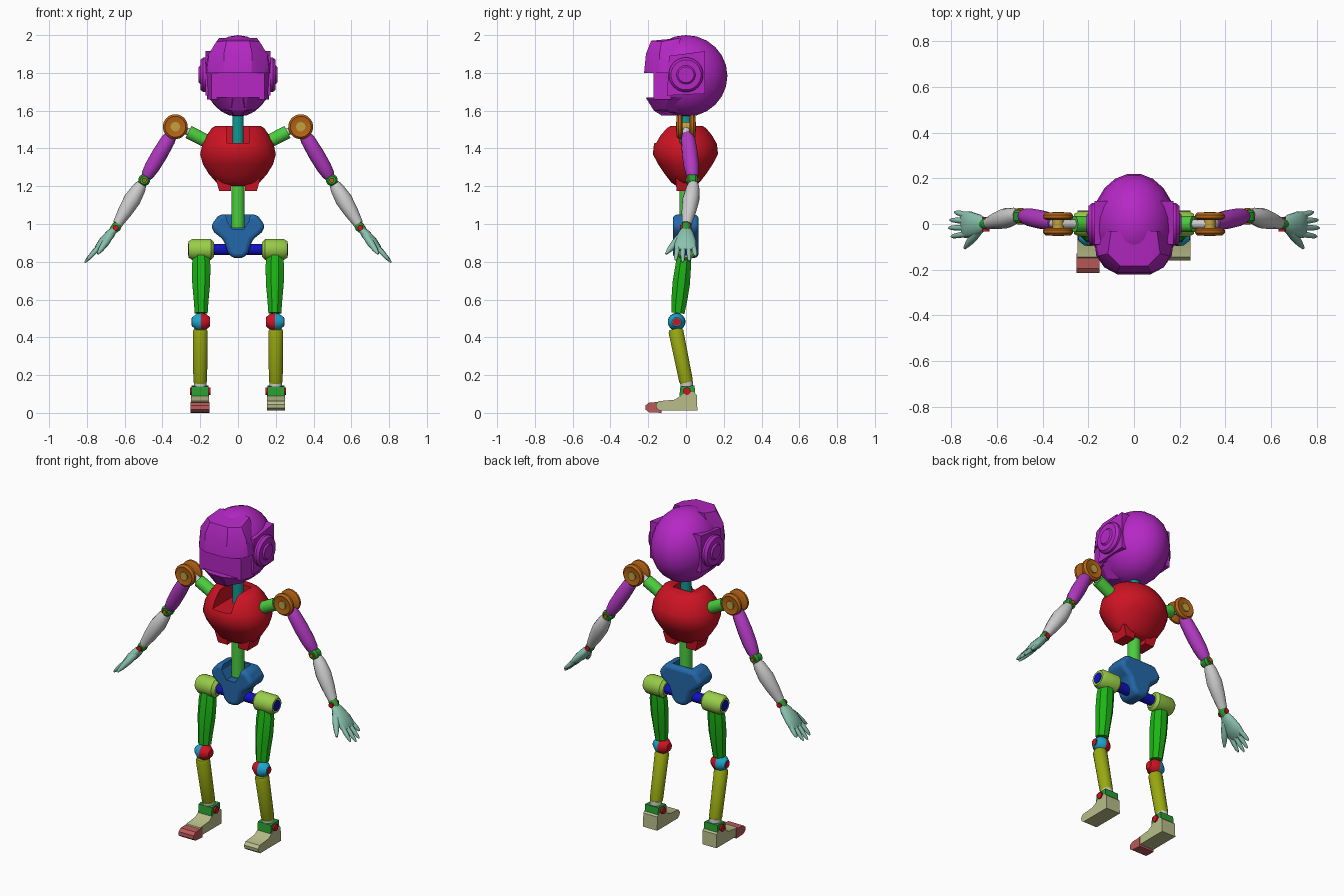
import bpy, bmesh, math
from mathutils import Vector

if "Cube" in bpy.data.objects:
    bpy.data.objects.remove(bpy.data.objects["Cube"])

PURPLE, RED, TEAL, GREEN, BLUE = "B42CC4", "CC1A28", "149A94", "22B41C", "2868A8"
NAVY, LIME, CYAN, OLIVE, BEIGE = "1818C0", "98CC4A", "22A6CC", "98A818", "B8BC88"
PINK, ORANGE, GOLD, LEAF, MINT = "B85A5A", "B4641C", "C0A040", "4CCC40", "88C0AC"
VIOLET, MOSS = "B03CC0", "2E9A34"


def material(h):
    m = bpy.data.materials.get(h)
    if not m:
        m = bpy.data.materials.new(h)
        m.diffuse_color = [(int(h[i:i + 2], 16) / 255) ** 2.2 for i in (0, 2, 4)] + [1]
        m.use_nodes = True
        m.node_tree.nodes["Principled BSDF"].inputs["Base Color"].default_value = m.diffuse_color
    return m


def finish(name, bm, color=None, angle=40):
    bmesh.ops.remove_doubles(bm, verts=bm.verts, dist=1e-5)
    bmesh.ops.recalc_face_normals(bm, faces=bm.faces)
    me = bpy.data.meshes.new(name)
    bm.to_mesh(me)
    bm.free()
    ob = bpy.data.objects.new(name, me)
    bpy.context.collection.objects.link(ob)
    if color:
        me.materials.append(material(color))
    smooth(ob, angle)
    return ob


def smooth(ob, angle):
    bpy.ops.object.select_all(action='DESELECT')
    ob.select_set(True)
    bpy.context.view_layer.objects.active = ob
    if angle:
        bpy.ops.object.shade_smooth_by_angle(angle=math.radians(angle))


def lathe(name, p0, p1, prof, color=None, n=16, angle=40):
    """Rings (t, rx[, ry]) along the line p0-p1."""
    p0, d = Vector(p0), Vector(p1) - Vector(p0)
    q = d.to_track_quat('Z', 'Y')
    bm = bmesh.new()
    rings = []
    for r in prof:
        rx, ry = r[1], r[-1]
        rings.append([bm.verts.new(p0 + d * r[0] + q @ Vector((
            rx * math.cos(2 * math.pi * (i + .5) / n), ry * math.sin(2 * math.pi * (i + .5) / n), 0)))
            for i in range(n)])
    for a, b in zip(rings, rings[1:]):
        for i in range(n):
            bm.faces.new((a[i], a[i - 1], b[i - 1], b[i]))
    bm.faces.new(rings[0])
    bm.faces.new(rings[-1])
    return finish(name, bm, color, angle)


def rod(name, p0, p1, r, color=None, n=16):
    return lathe(name, p0, p1, [(0, r), (1, r)], color, n)


def hull(name, pts, color=None, mirror=True, angle=20):
    bm = bmesh.new()
    for x, y, z in pts:
        bm.verts.new((x, y, z))
        if mirror and x:
            bm.verts.new((-x, y, z))
    bmesh.ops.convex_hull(bm, input=bm.verts)
    bmesh.ops.dissolve_limit(bm, angle_limit=.02, verts=bm.verts, edges=bm.edges)
    return finish(name, bm, color, angle)


def box(name, x0, x1, y0, y1, z0, z1, color=None):
    return hull(name, [(x, y, z) for x in (x0, x1) for y in (y0, y1) for z in (z0, z1)], color, False)


def prism(name, pts, axis, a, b, color):
    """Outline in xz (axis y) or yz (axis x), extruded from a to b."""
    bm = bmesh.new()
    put = (lambda u, v, w: (w, u, v)) if axis == 'x' else (lambda u, v, w: (u, w, v))
    lo, hi = [[bm.verts.new(put(u, v, w)) for u, v in pts] for w in (a, b)]
    bm.faces.new(lo)
    bm.faces.new(hi)
    for i in range(len(pts)):
        bm.faces.new((lo[i], lo[i - 1], hi[i - 1], hi[i]))
    return finish(name, bm, color, 30)


def bake(ob, angle=40):
    dg = bpy.context.evaluated_depsgraph_get()
    me = bpy.data.meshes.new_from_object(ob.evaluated_get(dg))
    ob.modifiers.clear()
    ob.data = me
    smooth(ob, angle)


def cut(ob, cutter, angle=40):
    m = ob.modifiers.new("cut", 'BOOLEAN')
    m.operation, m.object, m.solver = 'DIFFERENCE', cutter, 'EXACT'
    cutter.hide_render = True
    bake(ob, angle)
    bpy.data.objects.remove(cutter)


# Head: ellipsoid skull with a flat recessed face, visor, chin
dome = [(.5 - .5 * math.cos(math.pi * i / 12), .183 * math.sin(math.pi * i / 12),
         .222 * math.sin(math.pi * i / 12)) for i in range(13)]
skull = lathe("head", (0, 0, 1.568), (0, 0, 2.0), dome, PURPLE, 20)
cut(skull, box("face_cutter", -.3, .3, -.4, -.168, 1.5, 1.9))
hull("visor", [(.07, -.222, 1.8), (.13, -.19, 1.8), (.165, -.14, 1.8), (.178, -.04, 1.8), (.075, -.212, 1.9),
               (.155, -.14, 1.9), (.06, -.185, 1.97), (.115, -.13, 1.965), (.1, -.03, 1.985)], PURPLE)
hull("face_panel", [(.14, -.172, 1.81), (.14, -.172, 1.66), (.165, -.08, 1.81), (.165, -.08, 1.66)], PURPLE)
hull("jaw", [(.05, -.208, 1.67), (.12, -.17, 1.67), (.16, -.09, 1.67), (.155, -.02, 1.67), (.04, -.165, 1.6),
             (.1, -.11, 1.61), (.07, -.04, 1.585)], PURPLE)
hull("chin", [(.025, -.214, 1.67), (.038, -.195, 1.665), (.035, -.17, 1.6), (.02, -.13, 1.575),
              (.03, -.05, 1.575)], PURPLE)
rod("neck", (0, 0, 1.42), (0, 0, 1.62), .031, TEAL)

# Chest with the neck notch, skirt blocks and spine
chest = lathe("chest", (0, -.003, 1.2), (0, -.003, 1.52),
              [(0, .075, .045), (.06, .115, .075), (.2, .155, .11), (.36, .187, .145), (.53, .202, .174),
               (.7, .19, .168), (.85, .165, .14), (.96, .14, .11), (1, .12, .09)], RED, 24)
cut(chest, box("notch_cutter", -.062, .062, -.3, .04, 1.43, 1.6))
rod("spine", (0, 0, .98), (0, 0, 1.24), .036, LEAF)

# Pelvis: rounded two-lobed block with a front slot
half = [(.1, 1.05), (.145, .99), (.125, .955), (.075, .915), (.055, .85), (.03, .82)]
pelvis = prism("pelvis", half + [(-x, z) for x, z in reversed(half)], 'y', -.07, .067, BLUE)
bv = pelvis.modifiers.new("round", 'BEVEL')
bv.width, bv.segments, bv.limit_method, bv.angle_limit = .022, 3, 'ANGLE', .5
bake(pelvis)
cut(pelvis, hull("slot_cutter", [(.07, -.2, 1.1), (.06, -.2, 1.02), (.03, -.2, .97), (.07, .035, 1.1),
                                 (.06, .035, 1.02), (.03, .035, .97)]))
rod("hip_axle", (-.265, 0, .865), (.265, 0, .865), .03, NAVY)

for s, side in ((-1, "left"), (1, "right")):
    def P(x, y, z):
        return (s * x, y, z)

    def L(part, a, b, prof, color=None, n=16, angle=40):
        return lathe(side + "_" + part, P(*a), P(*b), prof, color, n, angle)

    def bar(part, a, b, r, color=None, n=16):
        return L(part, a, b, [(0, r), (1, r)], color, n)

    def H(part, pts, color=None):
        return hull(side + "_" + part, [P(*p) for p in pts], color, False)

    # Ear: square plate and stepped disc
    H("ear_plate", [(x, y, z) for y, z in ((-.1, 1.68), (-.09, 1.89), (.1, 1.915), (.1, 1.69))
                    for x in (.1, .172)], PURPLE)
    L("ear_disc", (.15, 0, 1.79), (.208, 0, 1.79),
      [(0, .092), (.6, .092), (.85, .08), (.85, .05), (1, .042), (1, .001)], PURPLE, 20, 30)
    # Chest skirt
    H("chest_skirt", [(.038, -.05, 1.175), (.1, -.05, 1.175), (.118, -.055, 1.24), (.038, -.055, 1.24),
                      (.038, .05, 1.175), (.1, .05, 1.175), (.118, .055, 1.24), (.038, .055, 1.24)], RED)
    # Shoulder: collar rod, two rimmed discs on a pin
    bar("collar", (.12, 0, 1.415), (.262, 0, 1.487), .036, LEAF)
    bar("shoulder_link", (.25, 0, 1.483), (.33, 0, 1.515), .02)
    for k in (-1, 1):
        L("shoulder_disc", (.332, k * .018, 1.515), (.332, k * .05, 1.515),
          [(0, .055), (.25, .066), (.65, .066), (1, .055), (.85, .035), (.85, .001)], ORANGE, 24)
    bar("shoulder_pin", (.332, -.053, 1.515), (.332, .053, 1.515), .025, GOLD)
    # Arm
    bar("arm_link", (.335, 0, 1.51), (.37, .005, 1.45), .02)
    L("upper_arm", (.352, .008, 1.475), (.488, .036, 1.245),
      [(0, .03), (.12, .038), (.45, .042), (.75, .04), (.92, .034), (1, .026)], VIOLET, 12)
    L("elbow", (.497, .005, 1.232), (.497, .062, 1.232), [(0, .022), (.2, .032), (.8, .032), (1, .022)], MOSS, 12)
    bar("elbow_pin", (.497, -.003, 1.232), (.497, .07, 1.232), .013, ORANGE, 12)
    L("forearm", (.508, .04, 1.215), (.638, .004, 1.0),
      [(0, .026), (.12, .036), (.4, .045), (.7, .038), (1, .026)], None, 12)
    L("wrist", (.632, .003, 1.0), (.665, -.001, .96), [(0, .022), (.4, .027), (1, .02)], MOSS, 12)
    bar("wrist_pin", (.648, -.032, .98), (.648, .03, .98), .015, RED, 12)
    # Hand: flattened palm, four fingers and a thumb
    L("palm", (.655, 0, .97), (.752, -.004, .862),
      [(0, .028, .018), (.2, .042, .025), (.6, .058, .026), (.9, .06, .018), (1, .052, .01)], MINT, 12, 60)
    for y0, y1, x1, z1 in ((-.043, -.055, .8, .808), (-.016, -.017, .811, .797),
                           (.013, .018, .806, .803), (.038, .052, .785, .83)):
        L("finger", (.73, y0, .885), (x1, y1, z1), [(0, .014), (.5, .0135), (.85, .01), (1, .004)], MINT, 8, 60)
    L("thumb", (.675, -.022, .94), (.742, -.106, .842),
      [(0, .02), (.4, .021), (.75, .015), (1, .006)], MINT, 8, 60)
    # Leg
    L("hip_barrel", (.127, 0, .865), (.262, 0, .865),
      [(0, .04), (.12, .056), (.85, .056), (1, .044), (1, .03)], LIME, 20)
    bar("hip_socket", (.2, 0, .865), (.264, 0, .865), .032, NAVY)
    L("thigh", (.195, -.008, .84), (.195, -.043, .528),
      [(0, .046, .04), (.2, .053, .045), (.5, .051, .05), (.75, .043, .046), (1, .037, .038)], GREEN, 8, 20)
    knee = [(0, .047), (.45, .045), (1, .024)]
    L("knee_outer", (.195, -.05, .482), (.243, -.05, .482), knee, CYAN, 20)
    L("knee_inner", (.195, -.05, .482), (.147, -.05, .482), knee, RED, 20)
    bar("knee_pin", (.15, -.05, .482), (.247, -.05, .482), .02, RED)
    L("shin", (.2, -.056, .445), (.2, .002, .16), [(0, .033), (.05, .04), (.95, .037), (1, .034)], OLIVE, 20)
    bar("shin_cap", (.2, .003, .165), (.2, .005, .14), .034)
    # Ankle and foot
    H("ankle", [(x, y, z) for x in (.155, .245)
                for y, z in ((-.035, .09), (-.03, .14), (.045, .145), (.05, .09))], MOSS)
    bar("ankle_pin", (.145, .005, .115), (.255, .005, .115), .02, RED)
    prism(side + "_foot", [(-.14, .012), (.06, .012), (.058, .095), (.04, .112), (-.005, .105), (-.06, .07),
                           (-.145, .062), (-.16, .045), (-.157, .025)], 'x', s * .153, s * .248, BEIGE)

# Toe block, present on one foot only
prism("left_toe", [(-.13, 0), (-.195, .003), (-.215, .018), (-.214, .04), (-.195, .055), (-.13, .058)],
      'x', -.251, -.15, PINK)
